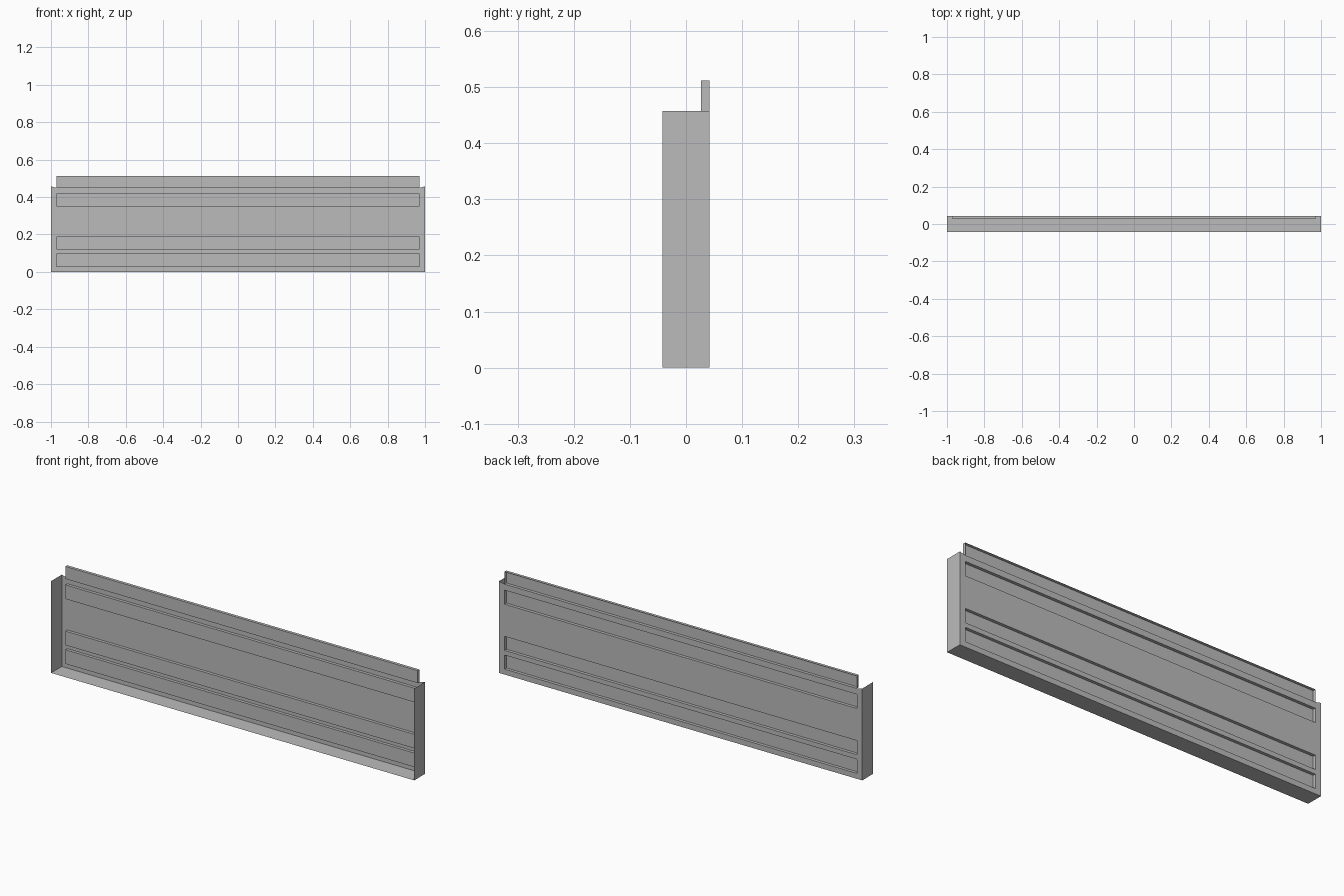
import bpy
import bmesh

if "Cube" in bpy.data.objects:
    bpy.data.objects.remove(bpy.data.objects["Cube"], do_unlink=True)

# Overall sizes of the folded sheet panel
HALF, RIB_HALF = 1.0, 0.97
FRONT, RIB_Y, BACK = -0.042, 0.027, 0.042
TOP = 0.457
GROOVES = [(0.027, 0.097), (0.12, 0.19), (0.35, 0.42)]
LIP = (0.45, 0.512)

grey = bpy.data.materials.new("sheet_grey")
grey.use_nodes = True
colour = (0.5, 0.5, 0.5, 1)
grey.diffuse_color = colour
grey.node_tree.nodes["Principled BSDF"].inputs["Base Color"].default_value = colour


def sheet(name, polygons):
    """Join polygons into one thin sheet object."""
    bm = bmesh.new()
    for polygon in polygons:
        bm.faces.new([bm.verts.new(p) for p in polygon])
    bmesh.ops.remove_doubles(bm, verts=bm.verts, dist=0.0001)
    bm.normal_update()
    mesh = bpy.data.meshes.new(name)
    bm.to_mesh(mesh)
    bm.free()
    mesh.materials.append(grey)
    obj = bpy.data.objects.new(name, mesh)
    bpy.context.collection.objects.link(obj)
    return obj


def wall(x0, x1, a, b):
    """Quad swept along x between two (y, z) profile points."""
    return [(x1, *a), (x0, *a), (x0, *b), (x1, *b)]


# Back panel with pressed grooves, one profile swept along x
profile = [(BACK, 0)]
for low, high in GROOVES + [LIP]:
    profile += [(BACK, low), (RIB_Y, low), (RIB_Y, high), (BACK, high)]
faces = [wall(-RIB_HALF, RIB_HALF, a, b) for a, b in zip(profile, profile[1:])]

# End walls that close each groove and the raised lip
for low, high in GROOVES + [LIP]:
    for side in (-1, 1):
        x = side * RIB_HALF
        quad = [(x, RIB_Y, low), (x, BACK, low), (x, BACK, high), (x, RIB_Y, high)]
        faces.append(quad if side < 0 else quad[::-1])

# Plain margins beside the grooves, rising slightly to the corners
levels = [0] + [z for groove in GROOVES for z in groove] + [LIP[0]]
for side in (-1, 1):
    for low, high in zip(levels, levels[1:]):
        corner = TOP if high == LIP[0] else high
        quad = [(side * HALF, BACK, low), (side * RIB_HALF, BACK, low),
                (side * RIB_HALF, BACK, high), (side * HALF, BACK, corner)]
        faces.append(quad if side > 0 else quad[::-1])
sheet("back_panel", faces)

# Flanges folded forward at the bottom and both ends
sheet("bottom_flange", [wall(-HALF, HALF, (FRONT, 0), (BACK, 0))])
for name, side in (("right_end_flange", -1), ("left_end_flange", 1)):
    x = side * HALF
    quad = [(x, FRONT, 0), (x, BACK, 0), (x, BACK, TOP), (x, FRONT, TOP)]
    sheet(name, [quad if side > 0 else quad[::-1]])
